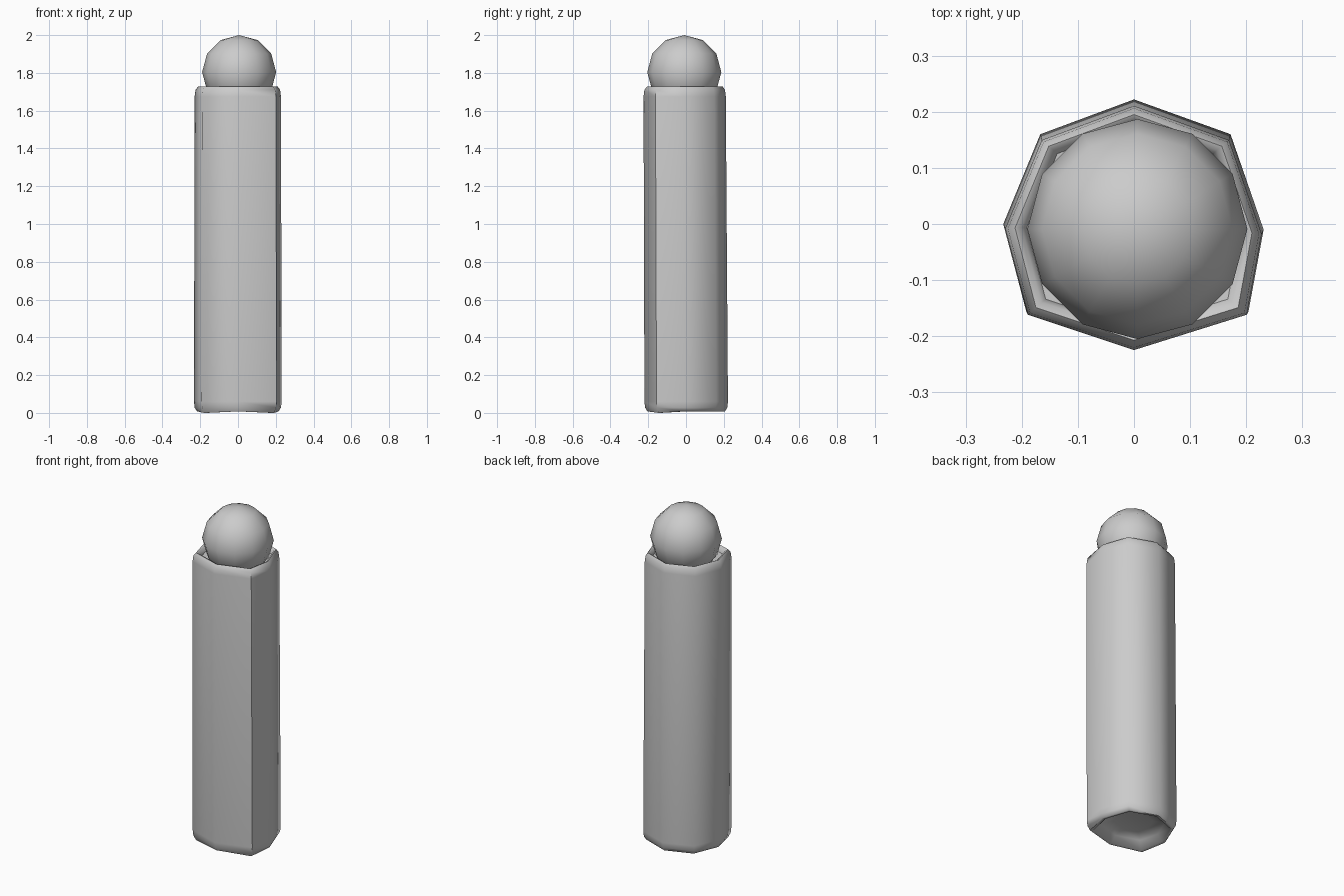
import bpy, bmesh, math

if "Cube" in bpy.data.objects:
    bpy.data.objects.remove(bpy.data.objects["Cube"])

def finish(bm, name, angle):
    bmesh.ops.recalc_face_normals(bm, faces=bm.faces[:])
    me = bpy.data.meshes.new(name)
    bm.to_mesh(me)
    bm.free()
    ob = bpy.data.objects.new(name, me)
    bpy.context.collection.objects.link(ob)
    bpy.ops.object.select_all(action='DESELECT')
    ob.select_set(True)
    bpy.context.view_layer.objects.active = ob
    bpy.ops.object.shade_smooth_by_angle(angle=math.radians(angle))
    return ob

# Body: slightly uneven octagon carried through a vertical profile
octagon = [(0, .222), (.172, .16), (.231, -.01), (.204, -.156),
           (0, -.22), (-.192, -.156), (-.233, 0), (-.167, .16)]
# (scale, z, y shift): dished base, rounded edges, sunken top seat
profile = [(.45, .06, 0), (.72, .045, 0), (.86, .008, 0), (.93, .008, 0),
           (.985, .028, 0), (1, .06, 0),
           (.985, 1.675, -.008), (.965, 1.71, -.008), (.91, 1.727, -.007),
           (.86, 1.722, -.006), (.82, 1.695, -.006), (.5, 1.69, -.006)]
bm = bmesh.new()
rings = []
for s, z, dy in profile:
    ring = []
    for i, (x, y) in enumerate(octagon):
        # base edge is a little wavy
        dz = -.008 if z == .008 and i in (3, 5) else 0
        ring.append(bm.verts.new((x * s, y * s + dy, z + dz)))
    rings.append(ring)
for a, b in zip(rings, rings[1:]):
    for i in range(8):
        j = (i + 1) % 8
        bm.faces.new((a[i], a[j], b[j], b[i]))
bm.faces.new(rings[0])
bm.faces.new(rings[-1])
finish(bm, "body", 60)

# Ball: low-poly sphere resting in the seat
bm = bmesh.new()
bmesh.ops.create_uvsphere(bm, u_segments=12, v_segments=6, radius=.196)
bmesh.ops.translate(bm, verts=bm.verts[:], vec=(.006, -.009, 1.804))
finish(bm, "ball", 60)
